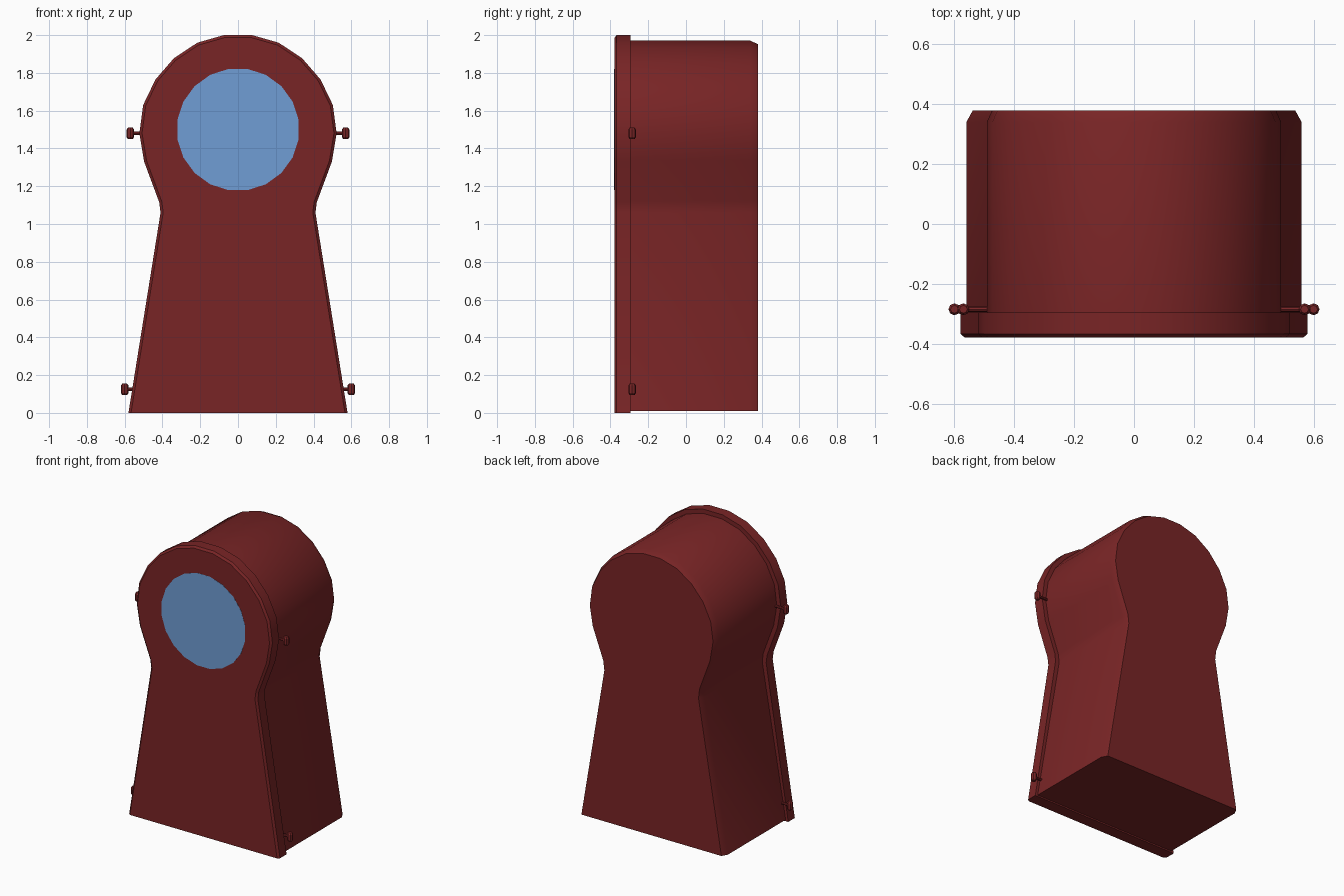
import bpy, bmesh, math
from mathutils import Vector

cube = bpy.data.objects.get("Cube")
if cube:
    bpy.data.objects.remove(cube)


def material(name, rgb):
    m = bpy.data.materials.new(name)
    m.use_nodes = True
    m.diffuse_color = (*rgb, 1)
    m.node_tree.nodes["Principled BSDF"].inputs["Base Color"].default_value = (*rgb, 1)
    return m


RED = material("dark red", (0.19, 0.018, 0.019))
BLUE = material("dial blue", (0.16, 0.34, 0.66))

# Right half of the keyhole outline, from the foot up to the crown
HALF = [(0.58, 0), (0.41, 1.06), (0.417, 1.115), (0.497, 1.33), (0.522, 1.48),
        (0.502, 1.63), (0.437, 1.765), (0.34, 1.877), (0.215, 1.96), (0.075, 2.0)]


def outline(inset_foot, inset_top, floor):
    """Mirrored outline, pulled inward along its normals."""
    pts = [Vector(p) for p in HALF]
    half = []
    for i, p in enumerate(pts):
        before = pts[i - 1] if i else p
        after = pts[i + 1] if i + 1 < len(pts) else Vector((-p.x, p.y))
        t = (after - p).normalized() + (p - before).normalized()
        t.normalize()
        d = inset_foot + (inset_top - inset_foot) * min(1, p.y)
        half.append(p - Vector((t.y, -t.x)) * d)
    half[0].y = floor
    return half + [Vector((-p.x, p.y)) for p in reversed(half)]


def finish(bm, name, mat, smooth=True):
    bmesh.ops.recalc_face_normals(bm, faces=bm.faces)
    me = bpy.data.meshes.new(name)
    bm.to_mesh(me)
    bm.free()
    ob = bpy.data.objects.new(name, me)
    bpy.context.collection.objects.link(ob)
    me.materials.append(mat)
    if smooth:
        bpy.ops.object.select_all(action='DESELECT')
        ob.select_set(True)
        bpy.context.view_layer.objects.active = ob
        bpy.ops.object.shade_smooth_by_angle(angle=math.radians(30))
    return ob


def loft(name, sections, mat):
    """Skin a closed solid through (y, outline) sections."""
    bm = bmesh.new()
    rings = [[bm.verts.new((p.x, y, p.y)) for p in ring] for y, ring in sections]
    for a, b in zip(rings, rings[1:]):
        for i in range(len(a)):
            j = (i + 1) % len(a)
            bm.faces.new((a[i], a[j], b[j], b[i]))
    bm.faces.new(rings[0])
    bm.faces.new(rings[-1])
    return finish(bm, name, mat)


def lathe(name, profile, sides, place, mat, smooth=True, turn=0.0):
    """Solid of revolution from (radius, height), placed by a function."""
    bm = bmesh.new()
    rings = []
    for r, h in profile:
        angles = [2 * math.pi * (k + turn) / sides for k in range(sides)]
        rings.append([bm.verts.new(place(r * math.cos(a), r * math.sin(a), h)) for a in angles])
    for a, b in zip(rings, rings[1:]):
        for i in range(sides):
            j = (i + 1) % sides
            bm.faces.new((a[i], a[j], b[j], b[i]))
    bm.faces.new(rings[0])
    bm.faces.new(rings[-1])
    return finish(bm, name, mat, smooth)


# Case with a chamfered back rim
case = outline(0.02, 0.03, 0.01)
loft("case", [(-0.30, case), (0.34, case), (0.38, outline(0.042, 0.048, 0.01))], RED)

# Front plate with a narrow chamfer
plate = outline(0, 0, 0)
loft("front_plate", [(-0.379, outline(0.014, 0.014, 0)), (-0.367, plate), (-0.295, plate)], RED)

# Round dial, a thin plate on the front
lathe("dial", [(0.325, -0.380), (0.325, -0.376)], 20,
      lambda u, v, h: (u, h, 1.5 + v), BLUE, smooth=False, turn=0.5)

# Side latches: a thin stem carrying a small upright knob
KNOB = [(0.013, -0.03), (0.02, -0.02), (0.02, 0.02), (0.013, 0.03)]
for height, x in (("upper", 0.57), ("lower", 0.60)):
    z = 1.48 if height == "upper" else 0.125
    for side, s in (("left", 1), ("right", -1)):
        lathe(f"{height}_knob_{side}", KNOB, 8,
              lambda u, v, h: (s * x + u, v - 0.285, z + h), RED)
        lathe(f"{height}_stem_{side}", [(0.009, -0.09), (0.009, 0)], 8,
              lambda u, v, h: (s * (x + h), u - 0.285, z + v), RED)
